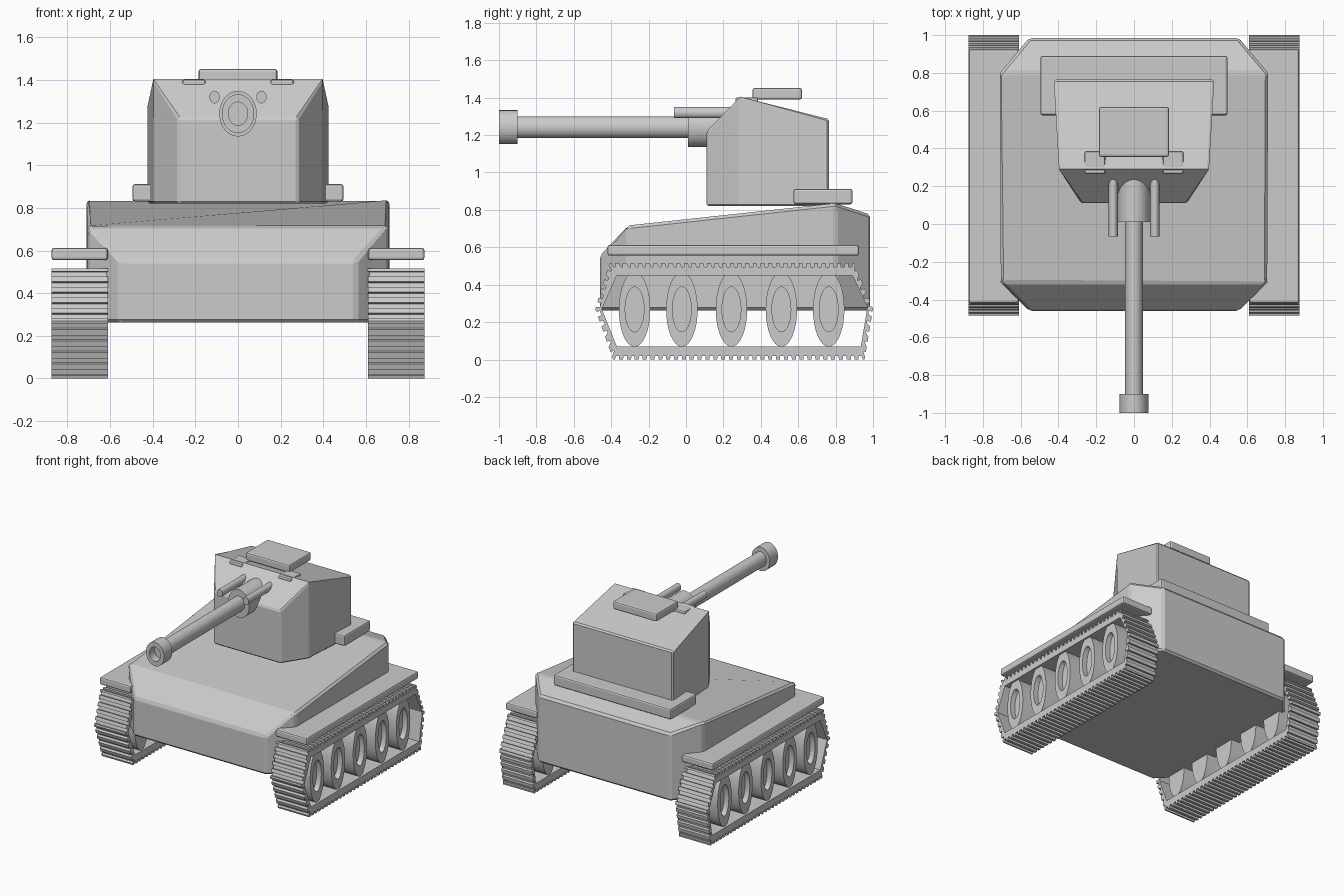
import bpy, bmesh, math
from mathutils import Vector, Matrix

if "Cube" in bpy.data.objects:
    bpy.data.objects.remove(bpy.data.objects["Cube"])

grey = bpy.data.materials.new("plain_grey")
grey.diffuse_color = (0.6, 0.6, 0.6, 1)
grey.use_nodes = True
grey.node_tree.nodes["Principled BSDF"].inputs["Base Color"].default_value = grey.diffuse_color


def finish(name, bm, bevel=0.0, smooth=False, segments=1):
    """Turn a bmesh into a named object with the shared material."""
    bmesh.ops.recalc_face_normals(bm, faces=bm.faces)
    mesh = bpy.data.meshes.new(name)
    bm.to_mesh(mesh)
    bm.free()
    mesh.materials.append(grey)
    ob = bpy.data.objects.new(name, mesh)
    bpy.context.collection.objects.link(ob)
    if bevel:
        mod = ob.modifiers.new("edge_bevel", "BEVEL")
        mod.width = bevel
        mod.segments = segments
        mod.limit_method = "ANGLE"
        mod.angle_limit = math.radians(10)
    if smooth:
        bpy.ops.object.select_all(action="DESELECT")
        ob.select_set(True)
        bpy.context.view_layer.objects.active = ob
        bpy.ops.object.shade_smooth_by_angle(angle=math.radians(35))
    return ob


def box(name, lo, hi, bevel=0.012):
    lo, hi = Vector(lo), Vector(hi)
    bm = bmesh.new()
    bmesh.ops.create_cube(bm, size=1)
    for v in bm.verts:
        v.co = (lo + hi) / 2 + Vector(a * b for a, b in zip(v.co, hi - lo))
    return finish(name, bm, bevel, segments=2)


def armour(name, half_plan, z0, z1, slopes, bevel):
    """Symmetric plan extruded upwards, then trimmed by sloping roof planes.
    Each slope is a pair of (y, z) points running front to back."""
    plan = half_plan + [(-x, y) for x, y in reversed(half_plan)]
    bm = bmesh.new()
    base = bm.faces.new([bm.verts.new((x, y, z0)) for x, y in plan])
    top = bmesh.ops.extrude_face_region(bm, geom=[base])
    for v in top["geom"]:
        if isinstance(v, bmesh.types.BMVert):
            v.co.z = z1
    for (ya, za), (yb, zb) in slopes:
        cut = bmesh.ops.bisect_plane(
            bm, geom=bm.verts[:] + bm.edges[:] + bm.faces[:],
            plane_co=(0, ya, za), plane_no=(0, za - zb, yb - ya), clear_outer=True)
        rim = [e for e in cut["geom_cut"] if isinstance(e, bmesh.types.BMEdge)]
        bmesh.ops.contextual_create(bm, geom=rim)
    return finish(name, bm, bevel)


def tube(name, start, direction, length, rz, rh, recess=0.0, segs=32):
    """Elliptical cylinder; its far cap may carry a recessed centre."""
    d, up = Vector(direction), Vector((0, 0, 1))
    bm = bmesh.new()
    bmesh.ops.create_cone(bm, cap_ends=True, segments=segs, radius1=1, radius2=1, depth=1)
    bmesh.ops.translate(bm, verts=bm.verts, vec=(0, 0, 0.5))
    if recess:
        cap = next(f for f in bm.faces if f.normal.z > 0.9)
        bmesh.ops.inset_region(bm, faces=[cap], thickness=0.4)
        inner = bmesh.ops.extrude_face_region(bm, geom=[cap])["geom"]
        for v in inner:
            if isinstance(v, bmesh.types.BMVert):
                v.co.z -= recess / length
        if cap.is_valid:
            bmesh.ops.delete(bm, geom=[cap], context="FACES_ONLY")
    m = Matrix((up * rz, d.cross(up) * rh, d * length)).transposed().to_4x4()
    m.translation = Vector(start)
    bm.transform(m)
    return finish(name, bm, smooth=True)


def track(name, x0, x1):
    """Closed belt with square tread notches; outer and inner loops match edge by edge."""
    outer = [(-.39, 0), (.955, 0), (1.0, .27), (.9, .515), (-.41, .515), (-.485, .27)]
    inner = [(-.37, .07), (.935, .07), (.97, .28), (.89, .45), (-.37, .45), (-.45, .27)]
    teeth = [32, 5, 5, 32, 5, 5]
    loops = []
    for i, n in enumerate(teeth):
        a, b = Vector(outer[i]), Vector(outer[(i + 1) % 6])
        c, e = Vector(inner[i]), Vector(inner[(i + 1) % 6])
        inward = Vector((a.y - b.y, b.x - a.x)).normalized()
        for k in range(n):
            for f, depth in ((0, 0), (.25, 0), (.25, .02), (.75, .02), (.75, 0)):
                t = (k + f) / n
                loops.append((a.lerp(b, t) + inward * depth, c.lerp(e, (k + f) / n)))
    bm = bmesh.new()
    rings = [[bm.verts.new((x, p.x, p.y)) for x, p in
              ((x0, o), (x1, o), (x1, q), (x0, q))] for o, q in loops]
    for r, s in zip(rings, rings[1:] + rings[:1]):
        for j in range(4):
            bm.faces.new((r[j], r[(j + 1) % 4], s[(j + 1) % 4], s[j]))
    bmesh.ops.remove_doubles(bm, verts=bm.verts, dist=1e-5)
    return finish(name, bm)


# Hull with clipped corners, sloped nose, rising deck and falling tail
armour("hull", [(.555, -.46), (.705, -.31), (.71, .8), (.555, .985)], .262, 1.0,
       [((-.46, .555), (-.31, .715)), ((-.31, .715), (.8, .835)), ((.8, .835), (.985, .775))], .015)

# Turret and its rear stowage slab
armour("turret", [(.28, .11), (.397, .29), (.425, .765)], .82, 1.6,
       [((.11, 1.22), (.29, 1.405)), ((.29, 1.405), (.765, 1.285))], .01)
box("rear_slab", (-.495, .575, .83), (.495, .89, .912))
box("hatch", (-.185, .355, 1.39), (.185, .62, 1.452))

# Gun
tube("mantlet", (0, .3, 1.242), (0, -1, 0), .29, .107, .088)
tube("barrel", (0, .1, 1.242), (0, -1, 0), 1.02, .057, .048)
tube("muzzle", (0, -.9, 1.242), (0, -1, 0), .1, .091, .076, recess=.06)

# Running gear and paired turret fittings
for side, s in (("right", 1), ("left", -1)):
    xa, xb = sorted((s * .61, s * .875))
    track(side + "_track", xa, xb)
    box(side + "_fender", (xa, -.42, .555), (xb, .925, .612))
    for i, y in enumerate((-.275, -.022, .243, .51, .763)):
        tube(f"{side}_wheel_{i + 1}", (s * .62, y, .268), (s, 0, 0), .24, .2, .084, recess=.04)
    tube(side + "_side_tube", (s * .11, .3, 1.32), (0, -1, 0), .365, .03, .024, segs=16)
    xa, xb = sorted((s * .152, s * .262))
    box(side + "_periscope", (xa, .265, 1.372), (xb, .385, 1.402), .01)
